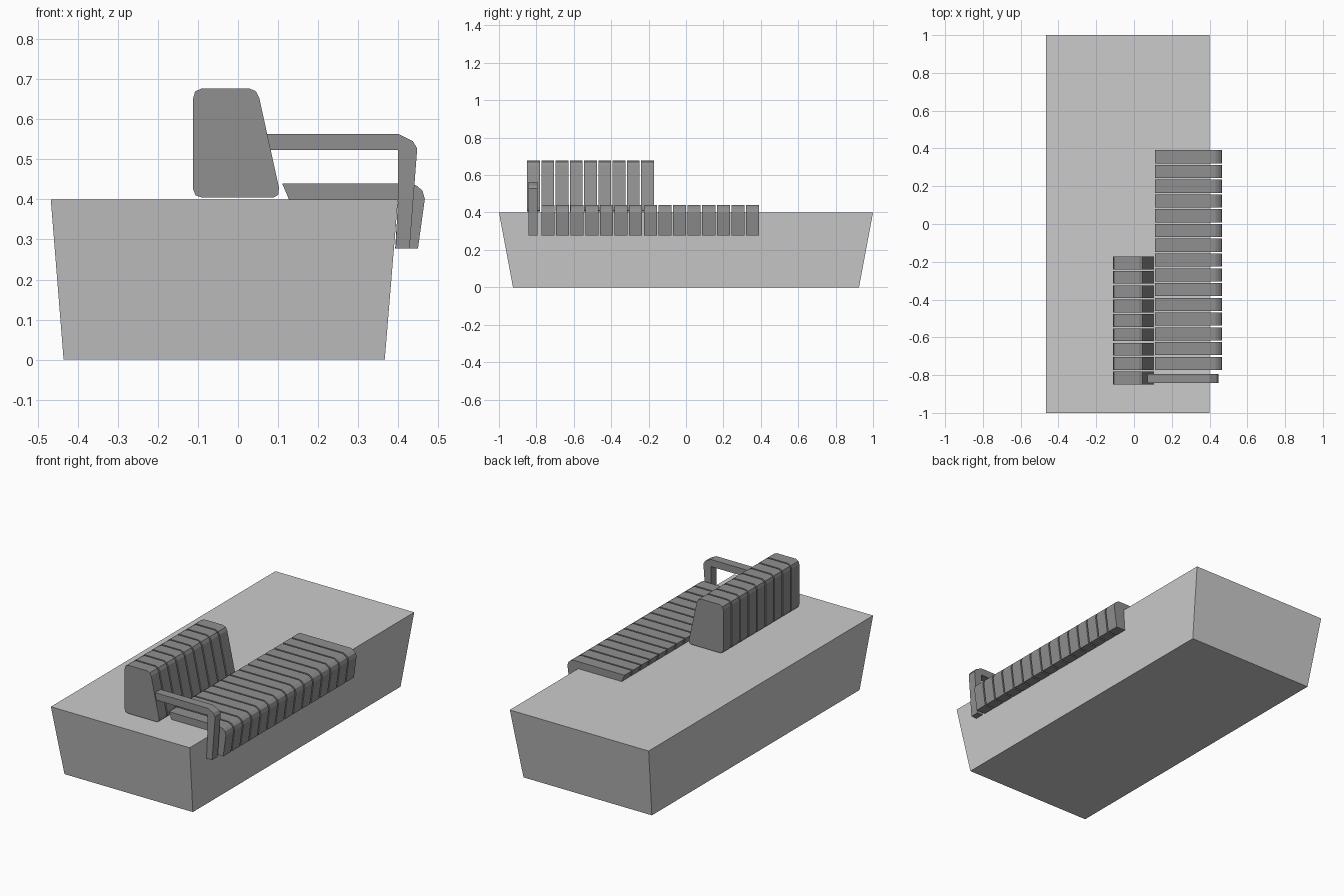
import bpy, bmesh

if "Cube" in bpy.data.objects:
    bpy.data.objects.remove(bpy.data.objects["Cube"])


def make_material(name, grey):
    mat = bpy.data.materials.new(name)
    mat.diffuse_color = (grey, grey, grey, 1)
    mat.use_nodes = True
    mat.node_tree.nodes["Principled BSDF"].inputs["Base Color"].default_value = mat.diffuse_color
    return mat


stone = make_material("mid_grey", 0.505)
dark = make_material("dark_grey", 0.28)


def make_object(name, bm, mat):
    bmesh.ops.recalc_face_normals(bm, faces=bm.faces)
    mesh = bpy.data.meshes.new(name)
    bm.to_mesh(mesh)
    bm.free()
    mesh.materials.append(mat)
    obj = bpy.data.objects.new(name, mesh)
    bpy.context.collection.objects.link(obj)
    return obj


def add_prism(bm, profile, y0, y1):
    """Extrude an (x, z) profile along y."""
    face = bm.faces.new([bm.verts.new((x, y0, z)) for x, z in profile])
    ext = bmesh.ops.extrude_face_region(bm, geom=[face], use_keep_orig=True)
    verts = [g for g in ext["geom"] if isinstance(g, bmesh.types.BMVert)]
    bmesh.ops.translate(bm, verts=verts, vec=(0, y1 - y0, 0))


def slat_row(name, profile, start, end, count, gap):
    """Evenly spaced slats sharing one profile."""
    bm = bmesh.new()
    width = (end - start - gap * (count - 1)) / count
    for i in range(count):
        y = start + i * (width + gap)
        add_prism(bm, profile, y, y + width)
    return make_object(name, bm, dark)


# Tapered plinth
bm = bmesh.new()
bmesh.ops.create_cube(bm, size=2)
for v in bm.verts:
    top = v.co.z > 0
    if v.co.x > 0:
        v.co.x = 0.399 if top else 0.366
    else:
        v.co.x = -0.467 if top else -0.435
    v.co.y *= 1.0 if top else 0.925
    v.co.z = 0.40 if top else 0.0
make_object("plinth", bm, stone)

# Seat slats folding over the plinth edge
seat = [(0.110, 0.44), (0.432, 0.44), (0.447, 0.433), (0.460, 0.422),
        (0.466, 0.401), (0.449, 0.278), (0.392, 0.278), (0.400, 0.40),
        (0.127, 0.40)]
slat_row("seat_slats", seat, -0.773, 0.391, 15, 0.0085)

# Backrest slats with rounded corners
back = [(-0.112, 0.425), (-0.112, 0.652), (-0.107, 0.669), (-0.090, 0.677),
        (0.027, 0.677), (0.044, 0.670), (0.053, 0.653), (0.102, 0.430),
        (0.101, 0.412), (0.090, 0.405), (-0.092, 0.405), (-0.106, 0.410)]
slat_row("backrest_slats", back, -0.849, -0.172, 9, 0.0085)

# Bent armrest
arm = [(0.072, 0.563), (0.400, 0.563), (0.436, 0.545), (0.447, 0.527),
       (0.428, 0.278), (0.393, 0.278), (0.399, 0.40), (0.399, 0.523),
       (0.081, 0.523)]
bm = bmesh.new()
add_prism(bm, arm, -0.842, -0.793)
make_object("armrest", bm, dark)
